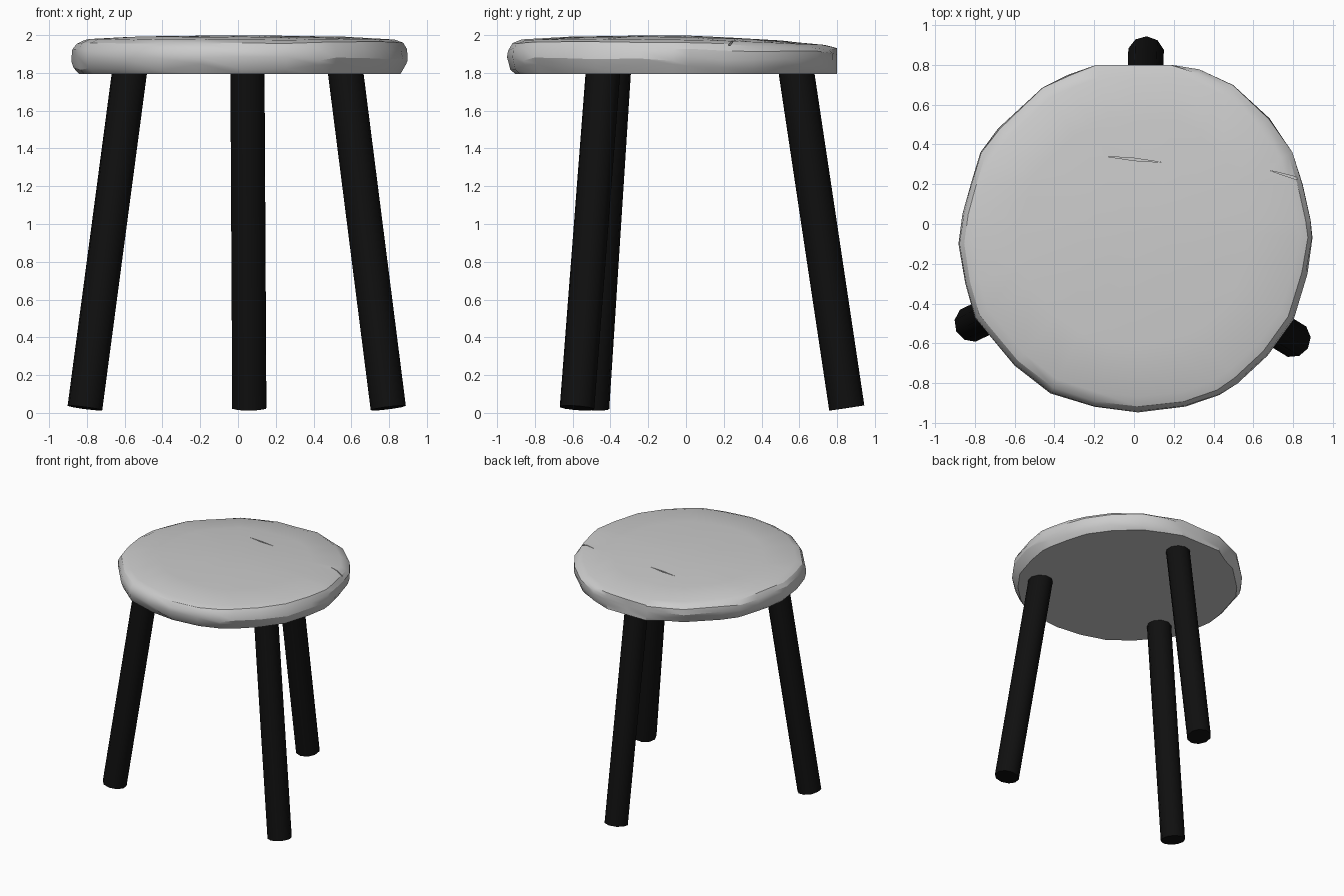
import bpy
import bmesh
import math
import random
from mathutils import Vector

random.seed(4)
cube = bpy.data.objects.get("Cube")
if cube:
    bpy.data.objects.remove(cube, do_unlink=True)


def material(name, rgb):
    mat = bpy.data.materials.new(name)
    mat.use_nodes = True
    mat.diffuse_color = (*rgb, 1)
    mat.node_tree.nodes["Principled BSDF"].inputs["Base Color"].default_value = (*rgb, 1)
    return mat


def make_object(name, bm, mat):
    bmesh.ops.recalc_face_normals(bm, faces=bm.faces)
    mesh = bpy.data.meshes.new(name)
    bm.to_mesh(mesh)
    bm.free()
    mesh.materials.append(mat)
    obj = bpy.data.objects.new(name, mesh)
    bpy.context.collection.objects.link(obj)
    return obj


def shade(obj, degrees):
    bpy.ops.object.select_all(action='DESELECT')
    obj.select_set(True)
    bpy.context.view_layer.objects.active = obj
    bpy.ops.object.shade_smooth_by_angle(angle=math.radians(degrees))


grey = material("pale grey wood", (0.6, 0.6, 0.6))
black = material("black paint", (0.005, 0.005, 0.005))

# Hand-hewn seat outline, clockwise from the flat back edge
outline = [(-.19, .8), (0, .8), (.19, .8), (.33, .78), (.5, .7), (.68, .53), (.8, .36),
           (.85, .2), (.89, .02), (.9, -.07), (.87, -.25), (.8, -.48), (.67, -.66),
           (.52, -.8), (.43, -.86), (.26, -.92), (.02, -.945), (-.2, -.92), (-.42, -.85),
           (-.6, -.71), (-.8, -.47), (-.85, -.3), (-.88, -.1), (-.86, .05), (-.82, .2),
           (-.77, .36), (-.68, .48), (-.46, .69), (-.33, .75)]

# Seat rings: scale, height, height wobble, share of the backward slope
rings = [(.955, 1.793, 0, 0), (.985, 1.83, .018, 0), (1, 1.875, .012, 0), (.995, 1.925, .008, .5),
         (.97, 1.96, .006, 1), (.92, 1.977, .003, 1), (.65, 1.991, .002, 1), (.3, 1.997, 0, 1)]


def slope(y):
    return -.035 * max(0, (y + .2)) ** 1.5


bm = bmesh.new()
loops = []
for scale, z, wobble, tilt in rings:
    loop = []
    for x, y in outline:
        s = scale + random.uniform(-wobble, wobble) * .3
        # The back edge is sawn upright
        sy = 1 if y > .78 and scale > .95 else s
        loop.append(bm.verts.new((x * s, y * sy, z + random.uniform(-wobble, wobble)
                                  + tilt * slope(y * s))))
    loops.append(loop)
count = len(outline)
for low, high in zip(loops, loops[1:]):
    for i in range(count):
        j = (i + 1) % count
        bm.faces.new((low[i], low[j], high[j], high[i]))
bm.faces.new(loops[0])
centre = bm.verts.new((0, 0, 1.998))
for i in range(count):
    bm.faces.new((loops[-1][i], loops[-1][(i + 1) % count], centre))
seat = make_object("seat", bm, grey)

# Thin splits in the top of the seat
for start, end, depth in [((-.14, .34), (.14, .31), .012), ((.68, .27), (.92, .2), .03)]:
    a, b = Vector((*start, 0)), Vector((*end, 0))
    side = (b - a).cross(Vector((0, 0, 1))).normalized() * .006
    floor = 1.985 + slope(start[1]) - depth
    bm = bmesh.new()
    for z in (floor, 2.1):
        for p in (a, (a + b) / 2 + side, b, (a + b) / 2 - side):
            bm.verts.new((p.x, p.y, z))
    bmesh.ops.convex_hull(bm, input=bm.verts)
    cutter = make_object("split_cutter", bm, grey)
    cutter.hide_render = True
    cut = seat.modifiers.new("split", 'BOOLEAN')
    cut.operation = 'DIFFERENCE'
    cut.object = cutter
    bpy.context.view_layer.objects.active = seat
    bpy.ops.object.modifier_apply(modifier=cut.name)
    bpy.data.objects.remove(cutter, do_unlink=True)
shade(seat, 28)

# Three splayed round legs, square-cut at the foot
legs = {"back_leg": ((.06, .853), (.05, .585)),
        "front_right_leg": ((-.812, -.5), (-.575, -.385)),
        "front_left_leg": ((.797, -.578), (.57, -.44))}
for name, (foot, top) in legs.items():
    bottom, head = Vector((*foot, .014)), Vector((*top, 1.8))
    axis = head - bottom
    length = axis.length
    bm = bmesh.new()
    bmesh.ops.create_cone(bm, cap_ends=True, segments=10, radius1=.094, radius2=.094, depth=length)
    leg = make_object(name, bm, black)
    leg.location = (bottom + head) / 2 + axis.normalized() * .012
    leg.rotation_euler = axis.to_track_quat('Z', 'Y').to_euler()
    shade(leg, 40)
